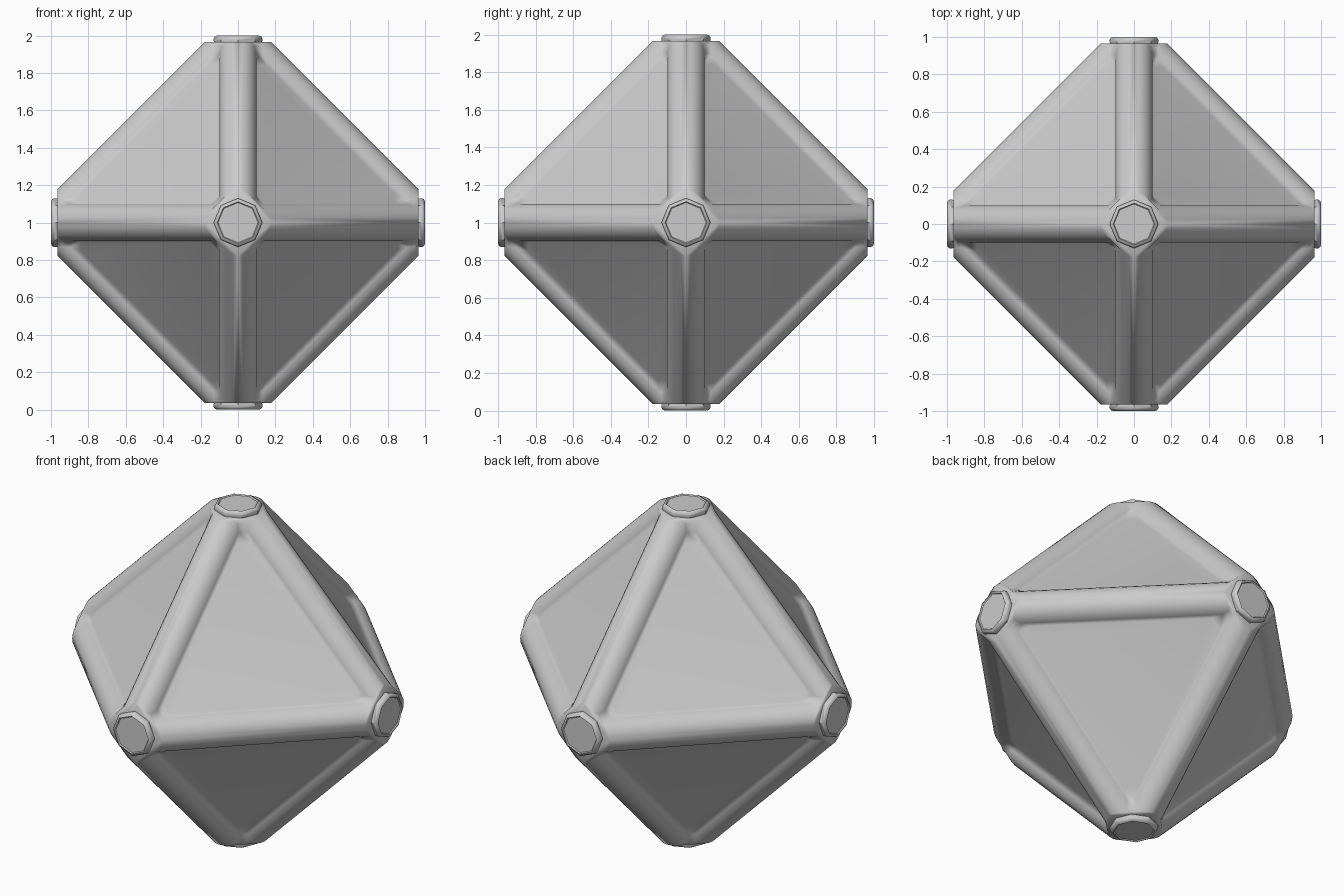
import bpy, bmesh
from math import radians, sin, cos, sqrt
from itertools import product
from mathutils import Vector

if "Cube" in bpy.data.objects:
    bpy.data.objects.remove(bpy.data.objects["Cube"])

R = 0.101          # beam radius
CENTRE = Vector((0, 0, 1))


def make_object(name, bm, angle):
    bmesh.ops.recalc_face_normals(bm, faces=bm.faces[:])
    me = bpy.data.meshes.new(name)
    bm.to_mesh(me)
    bm.free()
    ob = bpy.data.objects.new(name, me)
    bpy.context.collection.objects.link(ob)
    bpy.ops.object.select_all(action='DESELECT')
    ob.select_set(True)
    bpy.context.view_layer.objects.active = ob
    bpy.ops.object.shade_smooth_by_angle(angle=radians(angle))
    return ob


# Octahedral shell: rounded beams around eight recessed panels
# each step: angle around the beam, distance of the ring corner along its axis
steps = [(0, .965), (15, .965), (30, .965), (45, .963),
         (60, .945), (76, .9), (93, .84)]
bm = bmesh.new()
for signs in product((-1, 1), repeat=3):
    previous = None
    for deg, a in steps:
        t = radians(deg)
        c = R * sin(t)
        b = 1 + sqrt(2) * R * cos(t) - a
        hexagon = [(a, b, c), (b, a, c), (c, a, b), (c, b, a), (b, c, a), (a, c, b)]
        ring = [bm.verts.new(CENTRE + Vector([s * v for s, v in zip(signs, p)]))
                for p in hexagon]
        if previous:
            for i in range(6):
                j = (i + 1) % 6
                bm.faces.new((previous[i], previous[j], ring[j], ring[i]))
        previous = ring
    bm.faces.new(previous)
bmesh.ops.remove_doubles(bm, verts=bm.verts[:], dist=0.0005)
bmesh.ops.holes_fill(bm, edges=[e for e in bm.edges if e.is_boundary], sides=0)
shell = make_object("octahedral_frame", bm, 60)
weighted = shell.modifiers.new("even_shading", 'WEIGHTED_NORMAL')
weighted.keep_sharp = True

# Octagonal caps with rounded rims on the six corners
cap_profile = [(.125, .945), (.13, .972), (.13, .985), (.124, .995), (.112, 1.0), (.107, .994)]
for name, axis in (("right", (1, 0, 0)), ("left", (-1, 0, 0)), ("back", (0, 1, 0)),
                   ("front", (0, -1, 0)), ("top", (0, 0, 1)), ("bottom", (0, 0, -1))):
    n = Vector(axis)
    u = Vector((axis[1], axis[2], axis[0]))
    v = n.cross(u)
    bm = bmesh.new()
    rings = []
    for r, h in cap_profile:
        rings.append([bm.verts.new(CENTRE + n * h + (u * cos(radians(45 * k))
                      + v * sin(radians(45 * k))) * r) for k in range(8)])
    for lo, hi in zip(rings, rings[1:]):
        for i in range(8):
            j = (i + 1) % 8
            bm.faces.new((lo[i], lo[j], hi[j], hi[i]))
    bm.faces.new(rings[0])
    bm.faces.new(rings[-1])
    make_object(name + "_cap", bm, 40)
